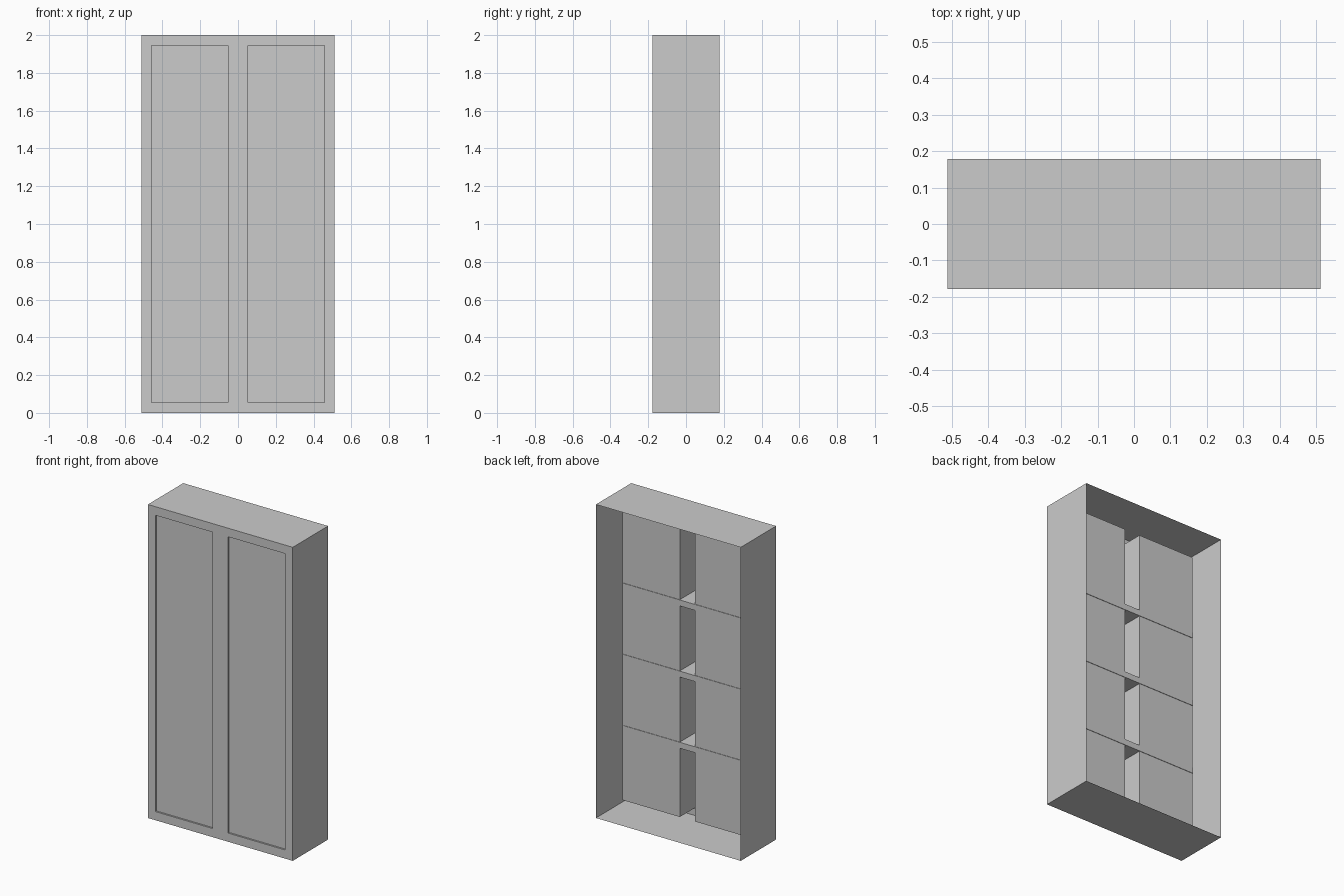
import bpy, bmesh

if "Cube" in bpy.data.objects:
    bpy.data.objects.remove(bpy.data.objects["Cube"])

W, D, H = 0.511, 0.178, 2.0        # half width, half depth, height
DX0, DX1 = 0.054, 0.458            # door edges either side of the centre
DZ0, DZ1 = 0.055, 1.945            # door bottom and top
DOOR_FRONT, DOOR_BACK = -0.167, -0.015

grey = bpy.data.materials.new("plain grey")
grey.diffuse_color = (0.6, 0.6, 0.6, 1)
grey.use_nodes = True
grey.node_tree.nodes["Principled BSDF"].inputs["Base Color"].default_value = grey.diffuse_color


def finish(name, bm):
    me = bpy.data.meshes.new(name)
    bm.to_mesh(me)
    bm.free()
    me.materials.append(grey)
    ob = bpy.data.objects.new(name, me)
    bpy.context.collection.objects.link(ob)
    return ob


def box(name, lo, hi):
    bm = bmesh.new()
    bmesh.ops.create_cube(bm, size=1)
    for v in bm.verts:
        v.co = [lo[i] if v.co[i] < 0 else hi[i] for i in range(3)]
    return finish(name, bm)


# Cabinet shell: thin sheet, open at the back, two door openings in front
bm = bmesh.new()


def quad(*pts):
    bm.faces.new([bm.verts.new(p) for p in pts])


xs = [-W, -DX1, -DX0, DX0, DX1, W]
zs = [0, DZ0, DZ1, H]
for i in range(5):
    for j in range(3):
        x0, x1, z0, z1 = xs[i], xs[i + 1], zs[j], zs[j + 1]
        if j == 1 and i in (1, 3):
            # shallow reveal around each door
            ring = [(x0, z0), (x1, z0), (x1, z1), (x0, z1)]
            for k in range(4):
                a, b = ring[k], ring[(k + 1) % 4]
                quad((a[0], -D, a[1]), (a[0], DOOR_FRONT, a[1]),
                     (b[0], DOOR_FRONT, b[1]), (b[0], -D, b[1]))
        else:
            quad((x0, -D, z0), (x1, -D, z0), (x1, -D, z1), (x0, -D, z1))
quad((W, -D, 0), (W, D, 0), (W, D, H), (W, -D, H))
quad((-W, -D, 0), (-W, -D, H), (-W, D, H), (-W, D, 0))
quad((-W, -D, H), (W, -D, H), (W, D, H), (-W, D, H))
quad((-W, -D, 0), (-W, D, 0), (W, D, 0), (W, -D, 0))
bmesh.ops.remove_doubles(bm, verts=bm.verts, dist=0.0001)
finish("cabinet_shell", bm)

# Door compartments behind the openings
for side, x0, x1 in (("left", -DX1, -DX0), ("right", DX0, DX1)):
    box(side + "_door", (x0, DOOR_FRONT, DZ0), (x1, DOOR_BACK, DZ1))

# Shelves running across both compartments
for n in range(3):
    z = 0.514 + n * 0.454
    box(f"shelf_{n + 1}", (-DX1, -0.165, z - 0.019), (DX1, DOOR_BACK + 0.003, z + 0.019))
